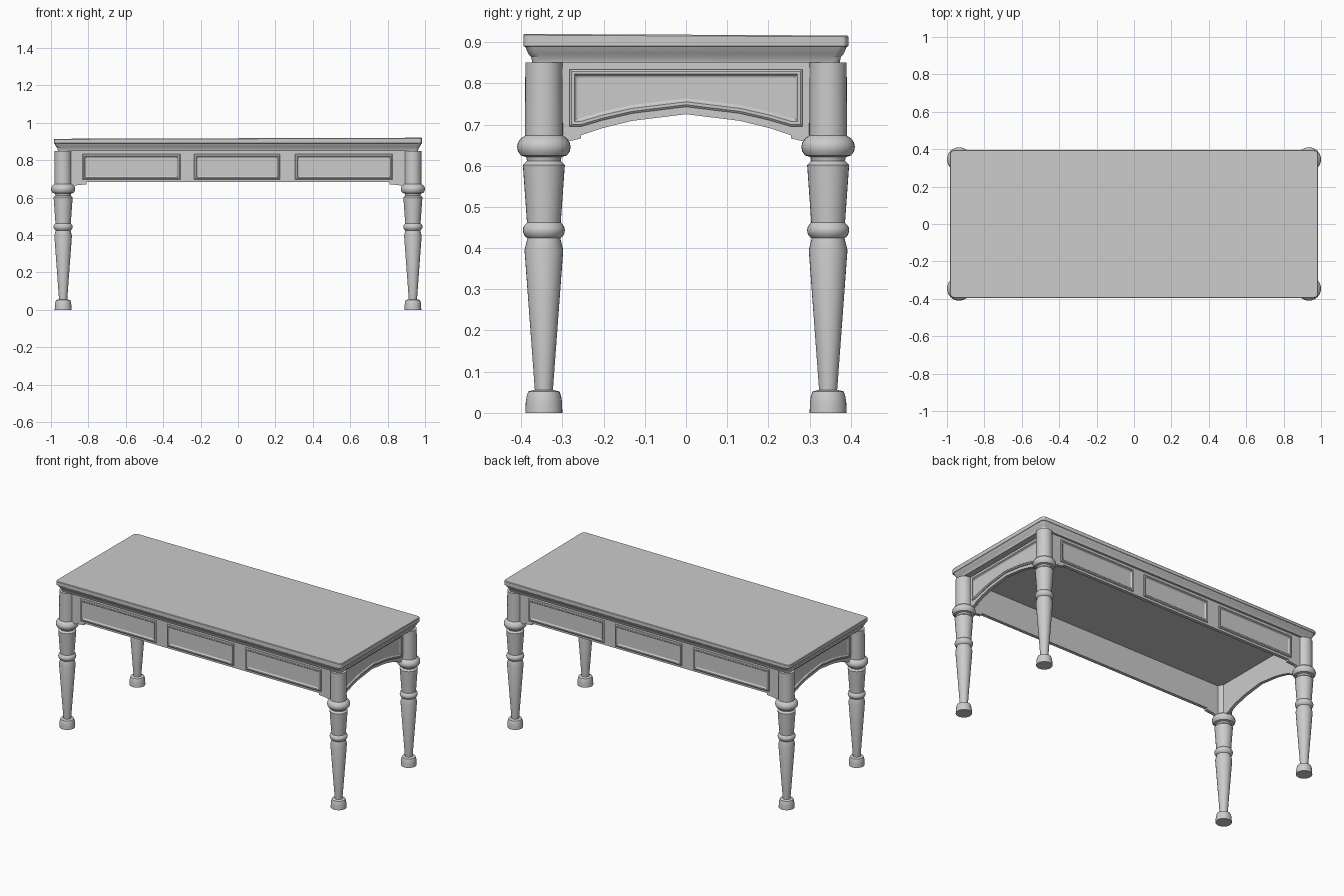
import bpy, bmesh, math
from mathutils import Matrix, Vector

if "Cube" in bpy.data.objects:
    bpy.data.objects.remove(bpy.data.objects["Cube"])


def finish(name, bm, matrix=Matrix(), smooth=None):
    bmesh.ops.recalc_face_normals(bm, faces=bm.faces[:])
    me = bpy.data.meshes.new(name)
    bm.to_mesh(me)
    bm.free()
    ob = bpy.data.objects.new(name, me)
    bpy.context.collection.objects.link(ob)
    ob.matrix_world = matrix
    if smooth:
        bpy.ops.object.select_all(action='DESELECT')
        ob.select_set(True)
        bpy.context.view_layer.objects.active = ob
        bpy.ops.object.shade_smooth_by_angle(angle=math.radians(smooth))
    return ob


def loft(name, rings, matrix=Matrix(), smooth=None):
    """Skin a stack of closed rings and cap both ends."""
    bm = bmesh.new()
    loops = [[bm.verts.new(p) for p in ring] for ring in rings]
    n = len(loops[0])
    for a, b in zip(loops, loops[1:]):
        for i in range(n):
            j = (i + 1) % n
            bm.faces.new((a[i], a[j], b[j], b[i]))
    bm.faces.new(loops[0])
    bm.faces.new(loops[-1])
    return finish(name, bm, matrix, smooth)


def inset(pts, d):
    """Mitred inward offset of a counter-clockwise 2D outline."""
    out = []
    for i in range(len(pts)):
        p, a, b = Vector(pts[i]), Vector(pts[i - 1]), Vector(pts[(i + 1) % len(pts)])
        u, v = (p - a).normalized(), (b - p).normalized()
        n1, n2 = Vector((-u.y, u.x)), Vector((-v.y, v.x))
        out.append(p + (n1 + n2) * (d / (1 + n1.dot(n2))))
    return out


def circle(r, z, n=32):
    return [(r * math.cos(2 * math.pi * i / n), r * math.sin(2 * math.pi * i / n), z)
            for i in range(n)]


def mirrored(half):
    """Complete a right-half outline (bottom to top) with its left half."""
    return half + [(-x, z) for x, z in reversed(half) if x > 0]


def plate(name, outline, depth, matrix):
    loft(name, [[(x, y, z) for x, z in outline] for y in (0, depth)], matrix)


def frame(name, outline, matrix):
    prof = [(0, -0.002), (0, 0.004), (0.005, 0.008), (0.012, 0.008),
            (0.016, 0.003), (0.020, 0.001)]
    loft(name, [[(p[0], -h, p[1]) for p in inset(outline, d)] for d, h in prof], matrix)


# Turned legs
LEG = [(0.045, 0), (0.044, 0.025), (0.042, 0.04), (0.038, 0.052), (0.022, 0.056),
       (0.047, 0.395), (0.040, 0.424), (0.046, 0.429), (0.050, 0.437), (0.051, 0.443),
       (0.050, 0.450), (0.046, 0.457), (0.041, 0.462), (0.051, 0.602), (0.041, 0.612),
       (0.043, 0.621), (0.056, 0.625), (0.063, 0.635), (0.065, 0.646), (0.063, 0.656),
       (0.056, 0.666), (0.046, 0.673), (0.045, 0.850)]
for sx, nx in ((-1, "left"), (1, "right")):
    for sy, ny in ((-1, "front"), (1, "back")):
        loft(f"{ny}_{nx}_leg", [circle(r, z) for r, z in LEG],
             Matrix.Translation((sx * 0.935, sy * 0.345, 0)), 30)

# Table top with moulded edge, very slightly tilted upper face
rings = []
for ins, z in [(0.022, 0.85), (0.019, 0.864), (0.012, 0.872), (0.005, 0.888),
               (0, 0.891), (0, 0.912), (0.003, 0.915)]:
    ring = []
    for cx, cy, a0 in ((1, 1, 0), (-1, 1, 90), (-1, -1, 180), (1, -1, 270)):
        for k in range(4):
            a = math.radians(a0 + 30 * k)
            x = cx * (0.965 - ins) + 0.02 * math.cos(a)
            y = cy * (0.375 - ins) + 0.02 * math.sin(a)
            ring.append((x, y, z + (0.003 * x - 0.005 * y if z > 0.9 else 0)))
    rings.append(ring)
loft("table_top", rings, smooth=30)

# Long aprons with three framed panels, short arched aprons with one
LONG = mirrored([(0.81, 0.682), (0.81, 0.671), (0.86, 0.666), (0.88, 0.658),
                 (0.925, 0.658), (0.925, 0.852)])
SHORT = mirrored([(0, 0.725), (0.13, 0.709), (0.2, 0.692), (0.255, 0.674), (0.255, 0.666),
                  (0.29, 0.658), (0.355, 0.658), (0.355, 0.852)])
ARCH = mirrored([(0, 0.743), (0.13, 0.727), (0.2, 0.711), (0.255, 0.695),
                 (0.283, 0.695), (0.283, 0.834)])
for side, turn in (("front", 0), ("back", 180)):
    m = Matrix.Rotation(math.radians(turn), 4, 'Z') @ Matrix.Translation((0, -0.36, 0))
    plate(f"{side}_apron", LONG, 0.02, m)
    for i, (a, b) in enumerate(((-0.832, -0.308), (-0.235, 0.225), (0.305, 0.827))):
        frame(f"{side}_panel_{i + 1}", [(a, 0.696), (b, 0.696), (b, 0.832), (a, 0.832)], m)
for side, turn in (("right", 90), ("left", 270)):
    m = Matrix.Rotation(math.radians(turn), 4, 'Z') @ Matrix.Translation((0, -0.925, 0))
    plate(f"{side}_apron", SHORT, 0.02, m)
    frame(f"{side}_arched_panel", ARCH, m)
